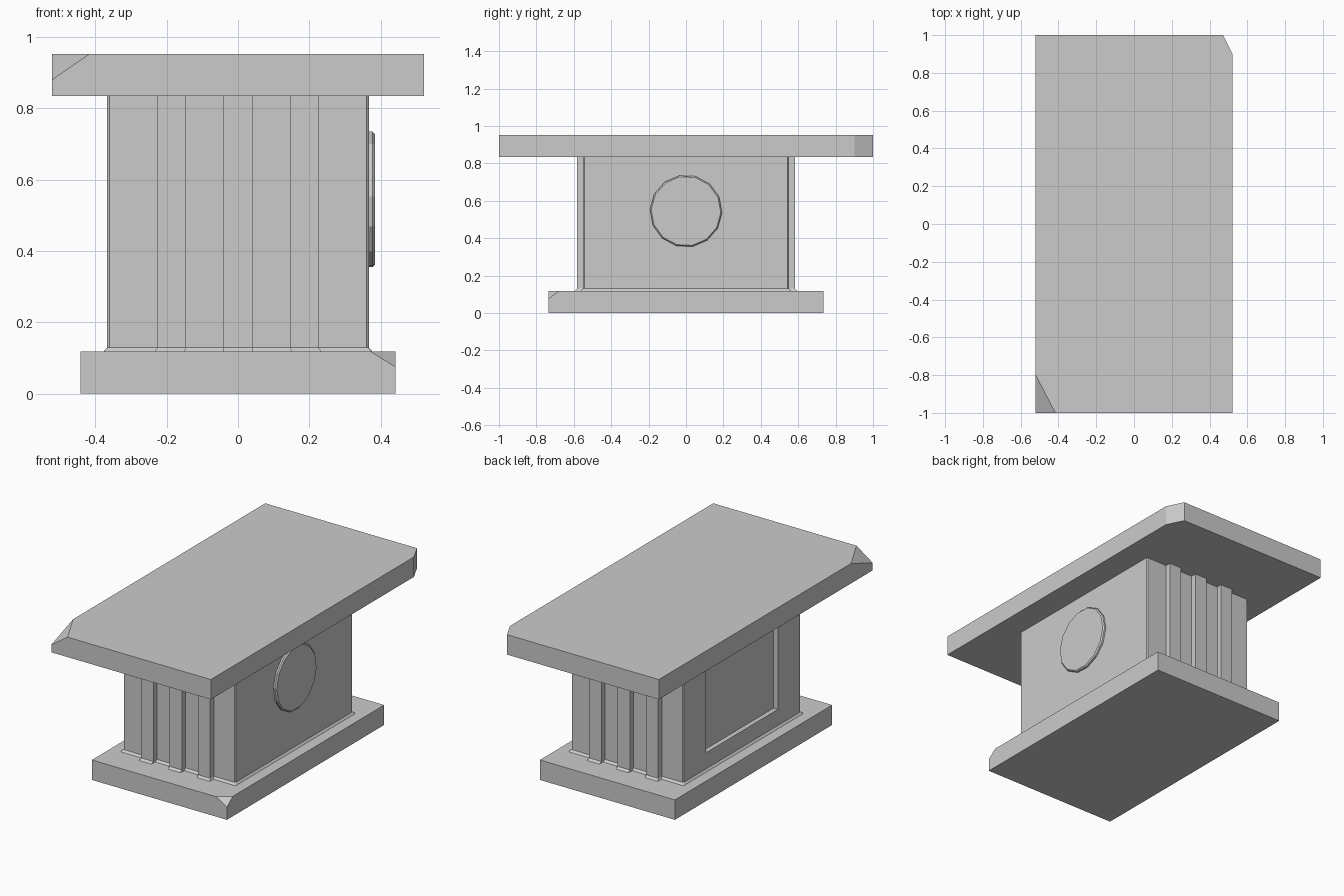
import bpy, bmesh, math
from mathutils import Vector, Matrix

if "Cube" in bpy.data.objects:
    bpy.data.objects.remove(bpy.data.objects["Cube"])


def finish(bm, name):
    bmesh.ops.recalc_face_normals(bm, faces=bm.faces[:])
    mesh = bpy.data.meshes.new(name)
    bm.to_mesh(mesh)
    bm.free()
    obj = bpy.data.objects.new(name, mesh)
    bpy.context.collection.objects.link(obj)
    return obj


def chip(bm, corner, a, b, c):
    """Slice a corner off along the plane through a, b, c."""
    a, b, c = Vector(a), Vector(b), Vector(c)
    n = (b - a).cross(c - a).normalized()
    if n.dot(Vector(corner) - a) < 0:
        n = -n
    geom = bm.verts[:] + bm.edges[:] + bm.faces[:]
    bmesh.ops.bisect_plane(bm, geom=geom, plane_co=a, plane_no=n, clear_outer=True)
    bmesh.ops.holes_fill(bm, edges=[e for e in bm.edges if e.is_boundary], sides=0)


def slab(name, hx, hy, z0, z1, chips):
    bm = bmesh.new()
    mat = Matrix.Translation((0, 0, (z0 + z1) / 2)) @ Matrix.Diagonal((2 * hx, 2 * hy, z1 - z0, 1))
    bmesh.ops.create_cube(bm, size=1, matrix=mat)
    for c in chips:
        chip(bm, *c)
    return finish(bm, name)


BASE_TOP, TOP_Z0, TOP_Z1 = 0.118, 0.835, 0.953

# Base slab with one chipped front corner
slab("base_slab", 0.442, 0.735, 0, BASE_TOP, [
    ((0.442, -0.735, BASE_TOP), (0.372, -0.735, BASE_TOP),
     (0.442, -0.68, BASE_TOP), (0.442, -0.735, 0.075))])

# Top slab: chipped front left corner, back right corner cut off
slab("top_slab", 0.522, 1.0, TOP_Z0, TOP_Z1, [
    ((-0.522, -1, TOP_Z1), (-0.416, -1, TOP_Z1), (-0.522, -0.797, TOP_Z1), (-0.522, -1, 0.88)),
    ((0.522, 1, TOP_Z1), (0.472, 1, TOP_Z1), (0.522, 0.9, TOP_Z1), (0.522, 0.9, TOP_Z0))])

# Body: outline with three ribs front and back, flared at the foot
HX, HY, RIB_Y, C = 0.367, 0.55, 0.583, 0.006
front = [(-HX, -HY + C), (-HX + C, -HY)]
for x in (-0.186, 0, 0.186):
    l, r = x - 0.0405, x + 0.0405
    front += [(l, -HY), (l, -RIB_Y), (r, -RIB_Y), (r, -HY)]
front += [(HX - C, -HY), (HX, -HY + C)]
outline = front + [(-x, -y) for x, y in front]

bm = bmesh.new()
rings = [[bm.verts.new((x * sx, y * sy, z)) for x, y in outline]
         for z, sx, sy in ((BASE_TOP, 1.028, 1.022), (0.13, 1, 1), (TOP_Z0, 1, 1))]
n = len(outline)
for lo, hi in zip(rings, rings[1:]):
    for i in range(n):
        j = (i + 1) % n
        bm.faces.new((lo[i], lo[j], hi[j], hi[i]))
bm.faces.new(rings[0][::-1])
bm.faces.new(rings[-1])
bmesh.ops.recalc_face_normals(bm, faces=bm.faces[:])
bm.normal_update()

# Recessed panel in the left side
side = max((f for f in bm.faces if f.normal.x < -0.99), key=lambda f: f.calc_area())
bmesh.ops.inset_individual(bm, faces=[side], thickness=0.05)
for v in side.verts:
    v.co = (-HX, math.copysign(0.335, v.co.y), 0.225 if v.co.z < 0.5 else 0.73)
bm.normal_update()
bmesh.ops.inset_individual(bm, faces=[side], thickness=0.0)
for v in side.verts:
    v.co.x = -HX + 0.028
finish(bm, "ribbed_body")

# Round plate on the right side, with a small bevelled rim
bm = bmesh.new()
SIDES = 14
rings = []
for x, r in ((0.36, 0.193), (0.377, 0.193), (0.384, 0.186)):
    ring = []
    for i in range(SIDES):
        a = math.radians(-2.5) + i * math.tau / SIDES
        ring.append(bm.verts.new((x, r * math.cos(a), 0.545 + r * math.sin(a))))
    rings.append(ring)
for lo, hi in zip(rings, rings[1:]):
    for i in range(SIDES):
        j = (i + 1) % SIDES
        bm.faces.new((lo[i], lo[j], hi[j], hi[i]))
bm.faces.new(rings[0][::-1])
bm.faces.new(rings[-1])
finish(bm, "round_plate")
